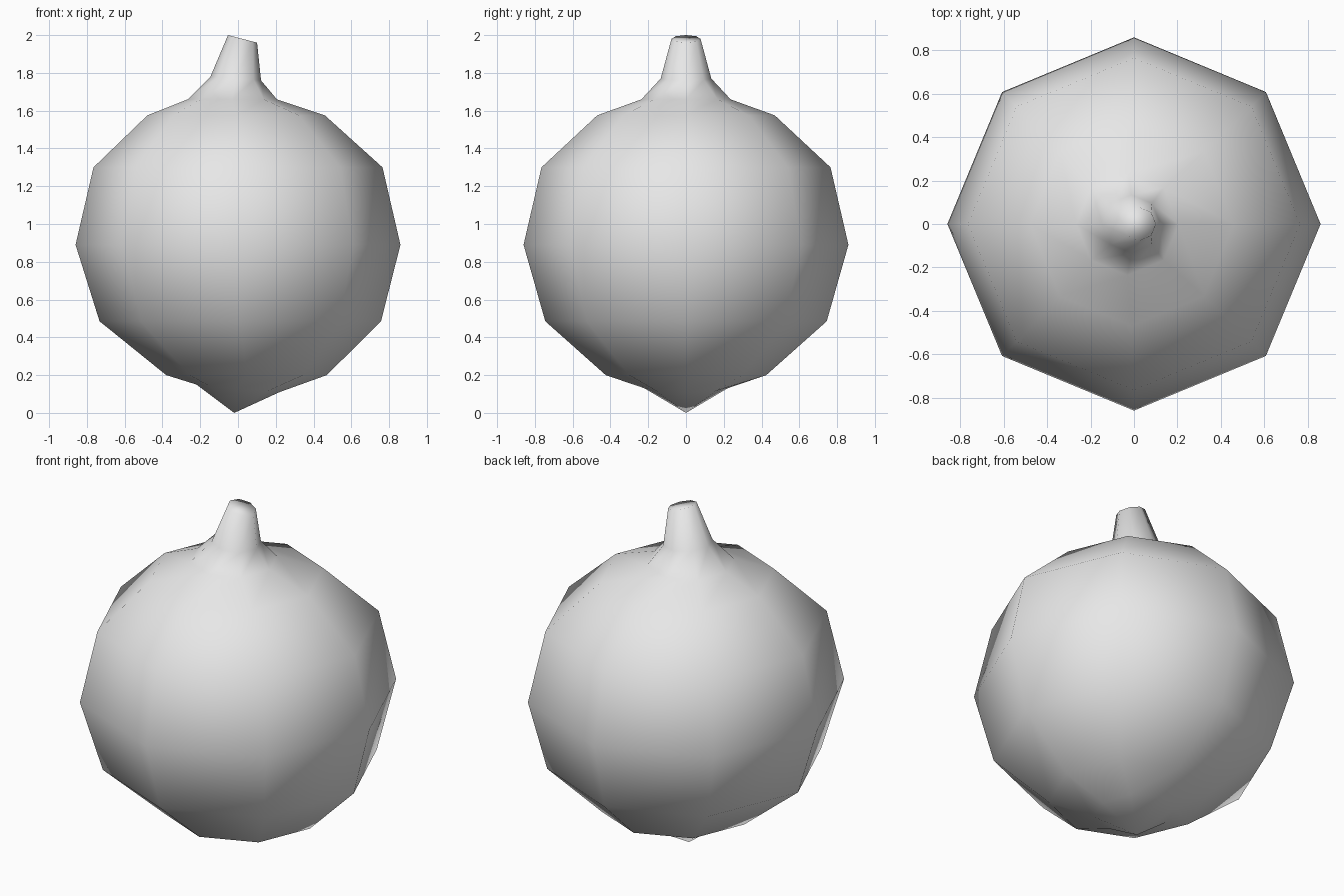
import bpy, bmesh, math

cube = bpy.data.objects.get("Cube")
if cube:
    bpy.data.objects.remove(cube, do_unlink=True)

SIDES = 8

# One flat colour for the whole ornament
grey = bpy.data.materials.new("light grey")
grey.use_nodes = True
grey.diffuse_color = (0.8, 0.8, 0.8, 1)
grey.node_tree.nodes["Principled BSDF"].inputs["Base Color"].default_value = (0.8, 0.8, 0.8, 1)

# Rings from bottom to top: centre x, height, radius, tilt (rise towards +x)
rings = [
    (0.0, 0.13, 0.22, -0.02),
    (0.045, 0.20, 0.425, 0.0),
    (0.012, 0.485, 0.745, 0.0),
    (0.0, 0.89, 0.86, 0.0),
    (0.0, 1.30, 0.765, 0.0),
    (-0.01, 1.575, 0.47, 0.0),
    (-0.03, 1.66, 0.236, 0.0),
    (-0.012, 1.77, 0.134, -0.01),
    (0.024, 1.98, 0.077, -0.02),
]

bm = bmesh.new()


def ring(cx, z, r, tilt):
    verts = []
    for i in range(SIDES):
        a = math.tau * i / SIDES
        verts.append(bm.verts.new((cx + r * math.cos(a), r * math.sin(a), z + tilt * math.cos(a))))
    return verts


# Round body and bent stem
loops = [ring(*r) for r in rings]
for low, high in zip(loops, loops[1:]):
    for i in range(SIDES):
        j = (i + 1) % SIDES
        bm.faces.new((low[i], low[j], high[j], high[i]))

# Pointed bottom and slanted stem cap
tip = bm.verts.new((-0.02, 0, 0))
for i in range(SIDES):
    bm.faces.new((tip, loops[0][(i + 1) % SIDES], loops[0][i]))
bm.faces.new(loops[-1])

bmesh.ops.recalc_face_normals(bm, faces=bm.faces)
for face in bm.faces:
    face.smooth = True

mesh = bpy.data.meshes.new("round_body_with_stem")
bm.to_mesh(mesh)
bm.free()
mesh.materials.append(grey)
body = bpy.data.objects.new("round_body_with_stem", mesh)
bpy.context.collection.objects.link(body)
